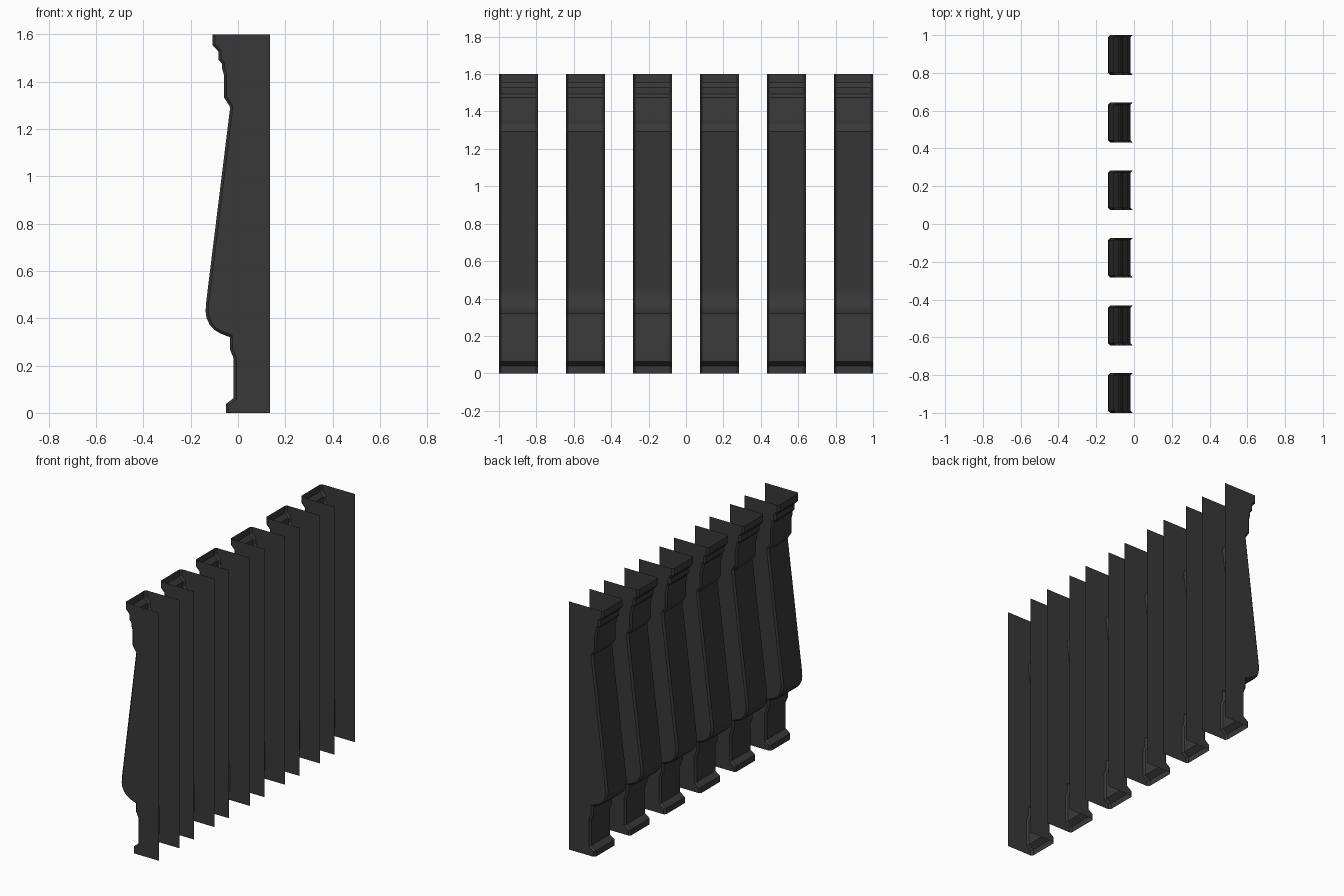
import bpy, bmesh, math
from mathutils import Vector

cube = bpy.data.objects.get("Cube")
if cube:
    bpy.data.objects.remove(cube, do_unlink=True)

# One dark grey finish
mat = bpy.data.materials.new("dark_grey")
mat.use_nodes = True
colour = (0.04, 0.04, 0.04, 1)
mat.diffuse_color = colour
mat.node_tree.nodes["Principled BSDF"].inputs["Base Color"].default_value = colour

HEIGHT, WALL_X = 1.6, 0.136
WIDTH, SPACING, COUNT, CHAMFER = 0.21, 0.358, 6, 0.011

# Moulded face outline (x, z), from the foot up
PROFILE = [Vector(p) for p in [
    (-.051, 0), (-.051, .038), (-.018, .063), (-.018, .23), (-.034, .268),
    (-.034, .32), (-.073, .335), (-.1, .351), (-.12, .373), (-.133, .402),
    (-.137, .43), (-.135, .465), (-.033, 1.293), (-.059, 1.333),
    (-.059, 1.425), (-.068, 1.46), (-.068, 1.476), (-.083, 1.494),
    (-.083, 1.528), (-.108, 1.555), (-.108, HEIGHT)]]


def inset(points, d):
    """Move the outline towards the wall by d, with mitred corners."""
    out = []
    for i, p in enumerate(points):
        normals = []
        for a, b in ((i - 1, i), (i, i + 1)):
            if a >= 0 and b < len(points):
                t = (points[b] - points[a]).normalized()
                normals.append(Vector((t.y, -t.x)))
        n = sum(normals, Vector((0, 0))).normalized()
        out.append(p + n * (d / max(n.dot(normals[0]), 0.6)))
    return out


def build_bracket():
    """Open-backed shell: moulded strip, chamfers and two side plates."""
    bm = bmesh.new()
    rim = inset(PROFILE, CHAMFER)
    half = WIDTH / 2
    rows = [[bm.verts.new((p.x, y, p.y)) for p in line] for line, y in (
        (rim, -half), (PROFILE, CHAMFER - half),
        (PROFILE, half - CHAMFER), (rim, half))]
    for low, high in zip(rows, rows[1:]):
        for i in range(len(PROFILE) - 1):
            bm.faces.new((low[i], low[i + 1], high[i + 1], high[i]))
    for row, y in ((rows[0], -half), (rows[-1], half)):
        wall = [bm.verts.new((WALL_X, y, z)) for z in (HEIGHT, 0)]
        bm.faces.new(row + wall)
    bmesh.ops.recalc_face_normals(bm, faces=bm.faces)
    # Make the moulded strip face outwards, away from the wall
    bm.normal_update()
    if sum(f.normal.x * f.calc_area() for f in bm.faces) > 0:
        bmesh.ops.reverse_faces(bm, faces=bm.faces)
    mesh = bpy.data.meshes.new("bracket")
    bm.to_mesh(mesh)
    bm.free()
    mesh.materials.append(mat)
    return mesh


# Row of identical brackets along y
mesh = build_bracket()
bpy.ops.object.select_all(action='DESELECT')
for i in range(COUNT):
    bracket = bpy.data.objects.new(f"bracket_{i + 1}", mesh)
    bracket.location.y = (i - (COUNT - 1) / 2) * SPACING
    bpy.context.collection.objects.link(bracket)
bracket.select_set(True)
bpy.context.view_layer.objects.active = bracket
bpy.ops.object.shade_smooth_by_angle(angle=math.radians(25))
